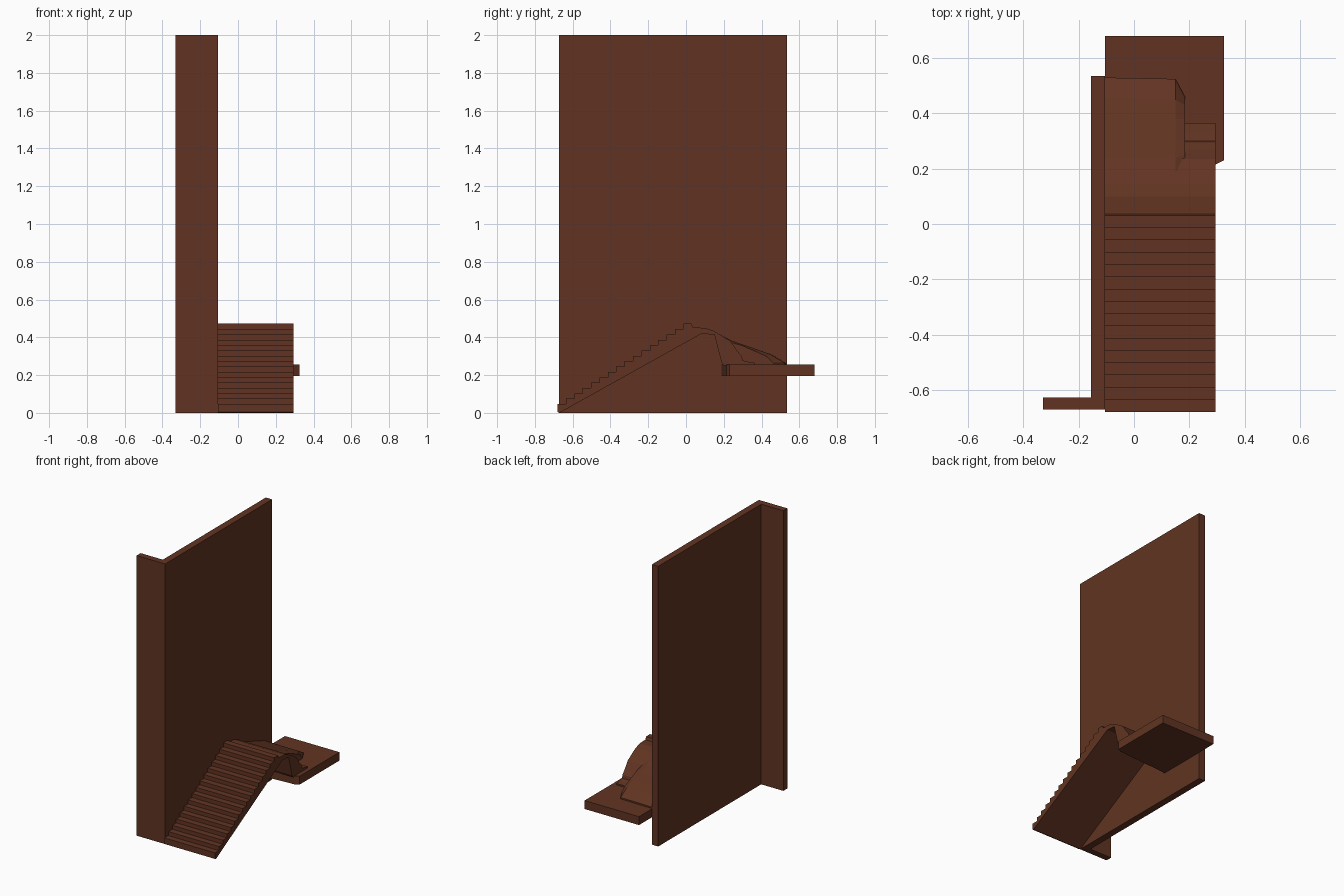
import bpy, bmesh

if "Cube" in bpy.data.objects:
    bpy.data.objects.remove(bpy.data.objects["Cube"])

mat = bpy.data.materials.new("dark_brown")
mat.diffuse_color = (0.12, 0.034, 0.016, 1)
mat.use_nodes = True
mat.node_tree.nodes["Principled BSDF"].inputs["Base Color"].default_value = mat.diffuse_color


def loft(name, rings):
    """Join equal-length rings of 3D points and cap both ends."""
    bm = bmesh.new()
    loops = [[bm.verts.new(p) for p in r] for r in rings]
    n = len(loops[0])
    for a, b in zip(loops, loops[1:]):
        for i in range(n):
            j = (i + 1) % n
            bm.faces.new((a[i], a[j], b[j], b[i]))
    bm.faces.new(loops[0][::-1])
    bm.faces.new(loops[-1])
    bmesh.ops.recalc_face_normals(bm, faces=bm.faces)
    me = bpy.data.meshes.new(name)
    bm.to_mesh(me)
    bm.free()
    me.materials.append(mat)
    ob = bpy.data.objects.new(name, me)
    bpy.context.collection.objects.link(ob)
    return ob


def upright(name, outline, z0, z1):
    return loft(name, [[(x, y, z) for x, y in outline] for z in (z0, z1)])


def at_x(x, profile):
    return [(x, y, z) for y, z in profile]


X0, X1 = -0.105, 0.295

# L-shaped wall: long side plus short front return
upright("wall", [(-0.33, -0.672), (X0, -0.672), (X0, 0.535), (-0.155, 0.535),
                 (-0.155, -0.627), (-0.33, -0.627)], 0, 2)

# Stair flight with the crest and short drop behind it
steps = 16
run, rise = 0.71 / steps, 0.425 / (steps - 1)
profile = [(-0.68, 0.004)]
for i in range(steps):
    z = 0.047 + i * rise
    profile += [(-0.68 + i * run, z), (-0.68 + (i + 1) * run, z)]
profile += [(0.037, 0.452), (0.10, 0.45), (0.145, 0.435), (0.185, 0.412),
            (0.235, 0.38), (0.27, 0.33), (0.295, 0.30), (0.30, 0.278),
            (0.33, 0.27), (0.365, 0.265), (0.365, 0.25),
            (0.20, 0.25), (0.187, 0.27), (0.15, 0.415), (0.08, 0.418), (-0.67, 0.0)]
loft("stairs", [at_x(x, profile) for x in (X0, X1)])

# Rocky slope running down to the landing beside the wall
slope = [(0.20, 0.25), (0.185, 0.412), (0.24, 0.383), (0.30, 0.362),
         (0.38, 0.335), (0.455, 0.308), (0.51, 0.275), (0.53, 0.265), (0.53, 0.25)]
mid = [(y - 0.005 * (y > 0.45), z) for y, z in slope]
edge = [(0.25, 0.25), (0.22, 0.375), (0.25, 0.37), (0.30, 0.355),
        (0.38, 0.32), (0.43, 0.297), (0.45, 0.275), (0.46, 0.265), (0.46, 0.25)]
loft("rock_slope", [at_x(X0, slope), at_x(0.15, mid), at_x(0.185, edge)])

# Landing slab with a slightly skewed front edge
upright("landing", [(X0, 0.187), (X1, 0.215), (0.325, 0.23),
                    (0.325, 0.68), (X0, 0.68)], 0.195, 0.255)
